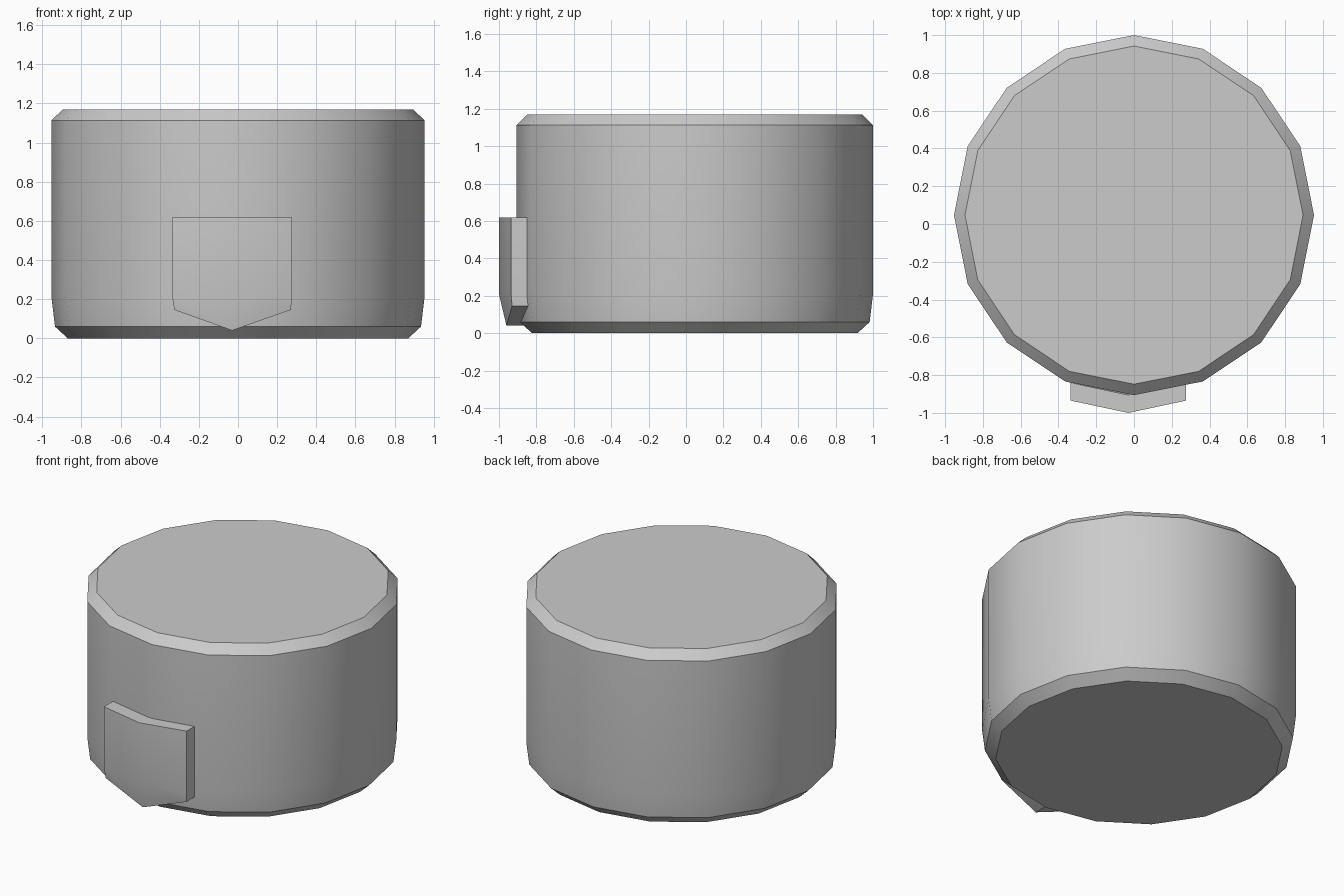
import bpy, bmesh
from math import sin, cos, pi, radians

if "Cube" in bpy.data.objects:
    bpy.data.objects.remove(bpy.data.objects["Cube"])

SIDES = 16
CY = 0.047  # body centre in y


def make_object(name, bm, angle):
    bmesh.ops.recalc_face_normals(bm, faces=bm.faces)
    mesh = bpy.data.meshes.new(name)
    bm.to_mesh(mesh)
    bm.free()
    obj = bpy.data.objects.new(name, mesh)
    bpy.context.collection.objects.link(obj)
    bpy.ops.object.select_all(action='DESELECT')
    obj.select_set(True)
    bpy.context.view_layer.objects.active = obj
    bpy.ops.object.shade_smooth_by_angle(angle=radians(angle))
    return obj


# Body: 16-sided drum with chamfered rims and a slight taper near the base
profile = [(0.87, 0.0), (0.935, 0.06), (0.953, 0.21), (0.953, 1.113), (0.895, 1.17)]
bm = bmesh.new()
rings = [[bm.verts.new((r * sin(2 * pi * i / SIDES), CY - r * cos(2 * pi * i / SIDES), z))
          for i in range(SIDES)] for r, z in profile]
for low, high in zip(rings, rings[1:]):
    for i in range(SIDES):
        j = (i + 1) % SIDES
        bm.faces.new((low[i], low[j], high[j], high[i]))
bm.faces.new(rings[0][::-1])
bm.faces.new(rings[-1])
make_object("drum_body", bm, 28)

# Front tag: pointed plate bent around the drum, following its taper
columns = [
    [(-0.335, -0.935, 0.62), (-0.335, -0.935, 0.21), (-0.325, -0.93, 0.145)],
    [(-0.03, -1.0, 0.62), (-0.03, -1.0, 0.21), (-0.03, -0.96, 0.04)],
    [(0.275, -0.935, 0.62), (0.275, -0.935, 0.21), (0.27, -0.93, 0.145)],
]
bm = bmesh.new()
cols = [[bm.verts.new(p) for p in col] for col in columns]
front = [bm.faces.new((a[k], a[k + 1], b[k + 1], b[k]))
         for a, b in zip(cols, cols[1:]) for k in range(2)]
back = bmesh.ops.extrude_face_region(bm, geom=front, use_keep_orig=True)
bmesh.ops.translate(bm, vec=(0, 0.095, 0),
                    verts=[g for g in back["geom"] if isinstance(g, bmesh.types.BMVert)])
make_object("front_tag", bm, 30)
